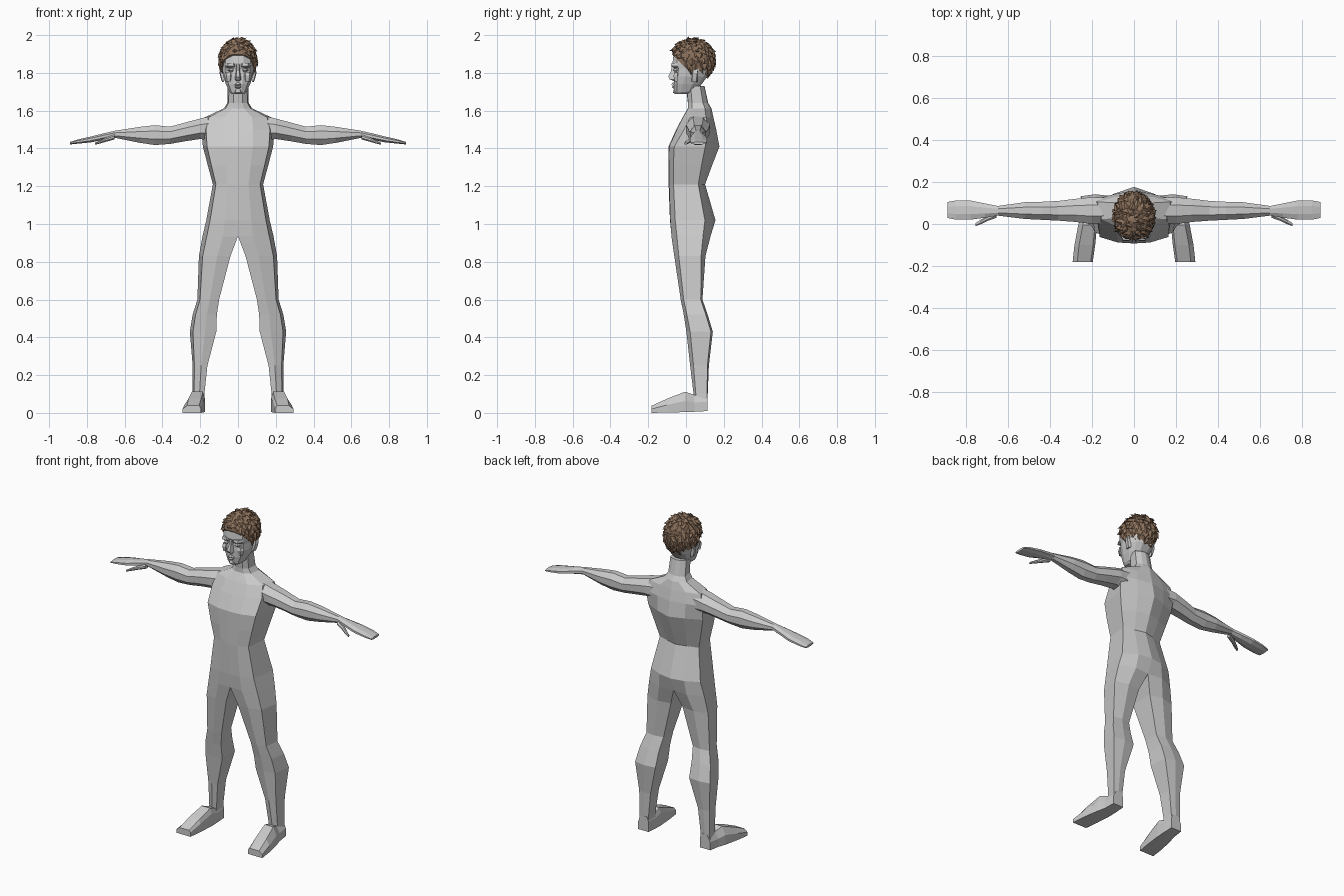
import bpy, bmesh, math, random
from mathutils import Vector

random.seed(4)


def material(name, rgb):
    m = bpy.data.materials.new(name)
    m.diffuse_color = (*rgb, 1)
    return m


GREY = material("body grey", (0.6, 0.6, 0.6))
BROWN = material("hair brown", (0.26, 0.165, 0.105))


def finish(name, bm, mat, mirror=False, recalc=True):
    if recalc:
        bmesh.ops.recalc_face_normals(bm, faces=bm.faces[:])
    me = bpy.data.meshes.new(name)
    bm.to_mesh(me)
    bm.free()
    me.materials.append(mat)
    ob = bpy.data.objects.new(name, me)
    bpy.context.collection.objects.link(ob)
    if mirror:
        mod = ob.modifiers.new("mirror", "MIRROR")
        mod.use_axis[0] = True
        mod.merge_threshold = 0.0005
    return ob


def loft(name, rings, mat=GREY, mirror=False):
    """Closed, capped skin over equal-length rings."""
    bm = bmesh.new()
    vs = [[bm.verts.new(p) for p in r] for r in rings]
    n = len(vs[0])
    for a, b in zip(vs, vs[1:]):
        for i in range(n):
            j = (i + 1) % n
            bm.faces.new((a[i], a[j], b[j], b[i]))
    bm.faces.new(vs[0])
    bm.faces.new(vs[-1])
    return finish(name, bm, mat, mirror)


# Torso, legs and neck: one half, mirrored
# z, inner x, outer x, y: inner front, front, side front, side back, back, inner back
LEVELS = [
    (0.03, .178, .242, .045, .042, .052, .112, .115, .112),
    (0.10, .178, .240, .045, .040, .052, .112, .115, .112),
    (0.25, .162, .240, .032, .022, .040, .113, .121, .115),
    (0.43, .115, .255, .010, .002, .022, .132, .142, .134),
    (0.52, .112, .240, -.005, -.012, .005, .105, .115, .105),
    (0.60, .100, .215, -.018, -.028, -.012, .078, .087, .076),
    (0.83, .040, .207, -.058, -.062, -.038, .080, .103, .090),
    (0.935, 0, .188, -.076, -.077, -.048, .090, .130, .122),
    (1.02, 0, .168, -.085, -.083, -.057, .100, .140, .156),
    (1.21, 0, .133, -.092, -.089, -.066, .065, .085, .101),
    (1.31, 0, .160, -.092, -.089, -.067, .082, .116, .138),
    (1.41, 0, .186, -.093, -.088, -.062, .102, .145, .177),
]
UPPER = [
    (1.50, 0, .192, -.052, -.048, -.010, .118, .142, .160),
    (1.565, 0, .175, -.018, -.016, .022, .106, .130, .145),
    (1.612, 0, .075, .010, .012, .032, .100, .125, .135),
    (1.64, 0, .057, .010, .012, .032, .090, .110, .118),
    (1.73, 0, .054, .000, .002, .025, .075, .092, .098),
]
bm = bmesh.new()
rows = []
for z, xi, xo, yif, yf, ysf, ysb, yb, yib in LEVELS + UPPER:
    w = xo - xi
    pts = [(xi, yif), (xi + .42 * w, yf), (xo - .12 * w, ysf),
           (xo, ysb), (xi + .5 * w, yb), (xi, yib)]
    rows.append([bm.verts.new((x, y, z)) for x, y in pts])
for k, (a, b) in enumerate(zip(rows, rows[1:])):
    # the inner thigh closes the ring only below the crotch
    for i in range(6 if k < 7 else 5):
        j = (i + 1) % 6
        bm.faces.new((a[i], a[j], b[j], b[i]))
bm.faces.new(rows[0][::-1])
bm.faces.new(rows[-1])
finish("body", bm, GREY, mirror=True, recalc=False)

# Feet: y, x range, z range
FOOT = [(.115, .176, .246, .010, .10), (.045, .175, .252, .006, .095),
        (-.005, .176, .266, .004, .112), (-.10, .185, .284, .002, .075),
        (-.182, .197, .293, .0, .038)]
loft("foot", [[(a, y, l), (b, y, l), (b, y, l + .55 * (h - l)), (b - .022, y, h),
               (a + .010, y, h), (a, y, l + .7 * (h - l))]
              for y, a, b, l, h in FOOT], mirror=True)


# Arms and thumbs: octagon rings along x
def limb(name, table):
    rings = []
    for x, y0, y1, z0, z1 in table:
        k = .5 / math.cos(math.pi / 8)
        ring = []
        for i in range(8):
            t = math.pi / 8 + i * math.pi / 4
            ring.append((x, (y0 + y1) / 2 + k * (y1 - y0) * math.cos(t),
                         (z0 + z1) / 2 + k * (z1 - z0) * math.sin(t)))
        rings.append(ring)
    loft(name, rings, mirror=True)


limb("arm", [(.13, .005, .125, 1.44, 1.575), (.20, .0, .128, 1.45, 1.558),
             (.28, .010, .120, 1.438, 1.537), (.36, .016, .110, 1.424, 1.515),
             (.44, .020, .106, 1.418, 1.523), (.52, .024, .104, 1.430, 1.514),
             (.65, .040, .086, 1.456, 1.494), (.71, .030, .098, 1.446, 1.480),
             (.78, .021, .112, 1.432, 1.463), (.85, .021, .112, 1.425, 1.447),
             (.89, .029, .105, 1.421, 1.434)])
limb("thumb", [(.655, .030, .062, 1.447, 1.473), (.70, .014, .040, 1.435, 1.458),
               (.735, -.003, .018, 1.425, 1.442), (.757, -.010, .004, 1.420, 1.430)])

# Head: z, half width, front y, back y
HEAD = [(1.688, .034, -.056, .020), (1.70, .047, -.062, .050), (1.74, .066, -.067, .085),
        (1.78, .080, -.066, .115), (1.82, .085, -.063, .132), (1.85, .086, -.075, .138),
        (1.90, .086, -.068, .138), (1.94, .066, -.040, .115), (1.96, .030, .0, .07)]


def soft(v):
    return math.copysign(abs(v) ** .8, v)


rings = []
for z, hw, yf, yb in HEAD:
    angles = [math.pi / 12 + i * math.pi / 6 for i in range(12)]
    rings.append([(hw * soft(math.cos(t)),
                   (yf + yb) / 2 + (yb - yf) / 2 * soft(math.sin(t)), z) for t in angles])
loft("head", rings)


# Raised facial features: rows of z, half width, front y
def feature(name, rows, xc=0.0, back=-.045, mirror=False):
    loft(name, [[(xc - w, back, z), (xc - w * .5, y, z), (xc + w * .5, y, z), (xc + w, back, z)]
                for z, w, y in rows], mirror=mirror)


feature("nose", [(1.758, .016, -.068), (1.766, .022, -.086), (1.779, .019, -.094),
                 (1.81, .013, -.080), (1.845, .012, -.074)])
feature("upper_lip", [(1.732, .028, -.070), (1.739, .024, -.078), (1.748, .014, -.071)])
feature("lower_lip", [(1.718, .016, -.068), (1.725, .022, -.076), (1.731, .026, -.070)])
feature("chin", [(1.688, .020, -.060), (1.697, .026, -.070), (1.712, .020, -.065)])
feature("brow", [(1.829, .026, -.068), (1.837, .032, -.080), (1.852, .028, -.076)],
        xc=.038, mirror=True)
feature("eyelid", [(1.806, .012, -.062), (1.815, .020, -.070), (1.824, .014, -.064)],
        xc=.036, mirror=True)
feature("cheek", [(1.755, .016, -.060), (1.785, .022, -.066), (1.802, .018, -.060)],
        xc=.050, mirror=True)

# Ears
loft("ear", [[(.074, .030, z), (.074 + w, .036 + s, z), (.078 + w, .060 + s, z), (.074, .062, z)]
             for z, w, s in [(1.752, .006, -.006), (1.768, .012, -.004),
                             (1.80, .020, .0), (1.82, .016, .004)]], mirror=True)

# Hair: faceted cap cut along the hairline, covered in overlapping tufts
CEN = Vector((0, .035, 1.868))
RAD = Vector((.095, .117, .112))


def on_cap(d, k=1.0):
    return CEN + Vector((d.x * RAD.x, d.y * RAD.y, d.z * RAD.z)) * k


def above_line(p):
    return p.z - (1.895 - (p.y + .07))


bm = bmesh.new()
bmesh.ops.create_icosphere(bm, subdivisions=3, radius=1)
for v in bm.verts:
    v.co = on_cap(v.co.normalized(), random.uniform(.97, 1.06))
cut = bmesh.ops.bisect_plane(bm, geom=bm.verts[:] + bm.edges[:] + bm.faces[:],
                             plane_co=(0, -.07, 1.895), plane_no=(0, -1, -1), clear_outer=True)
rim = [e for e in cut["geom_cut"] if isinstance(e, bmesh.types.BMEdge)]
bmesh.ops.holes_fill(bm, edges=rim)
finish("hair_cap", bm, BROWN)

bm = bmesh.new()
COUNT = 170
for i in range(COUNT):
    h = 1 - 2 * (i + .5) / COUNT
    r, a = math.sqrt(1 - h * h), i * 2.39996
    d = Vector((r * math.cos(a), r * math.sin(a), h))
    p = on_cap(d, .98)
    if above_line(p) < .012:
        continue
    # tufts flow down from the crown, with some scatter
    flow = d * d.z - Vector((0, 0, 1))
    flow += Vector([random.uniform(-.6, .6) for _ in range(3)])
    flow = (flow - d * flow.dot(d)).normalized()
    side = d.cross(flow)
    s = random.uniform(.020, .028)
    tip = p + flow * s * 1.15 + d * random.uniform(.006, .016)
    if above_line(tip) < -.014:
        tip = p + d * .012
    base = [p - flow * s - d * .006, p + side * s * .8 - d * .004,
            p + flow * s * .5 - d * .008, p - side * s * .8 - d * .004]
    bv = [bm.verts.new(q) for q in base]
    ridge = bm.verts.new(p + d * random.uniform(.007, .012) - flow * s * .2)
    tv = bm.verts.new(tip)
    bm.faces.new(bv[::-1])
    for f in ((bv[0], bv[1], ridge), (bv[3], bv[0], ridge), (bv[1], tv, ridge),
              (tv, bv[3], ridge), (bv[1], bv[2], tv), (bv[2], bv[3], tv)):
        bm.faces.new(f)
finish("hair_tufts", bm, BROWN)
